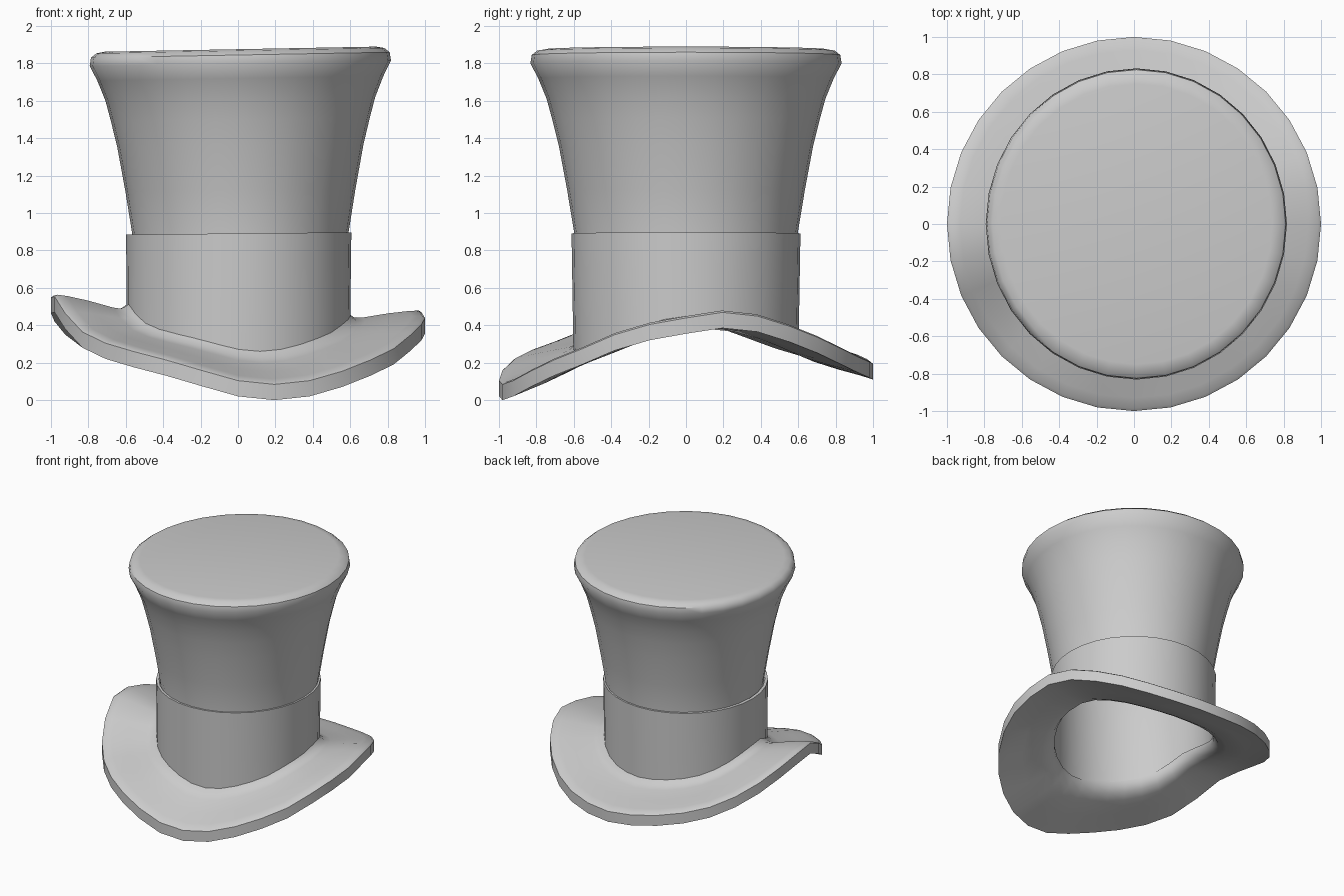
import bpy, bmesh
from math import sin, cos, pi

if "Cube" in bpy.data.objects:
    bpy.data.objects.remove(bpy.data.objects["Cube"])

N = 32
# Height of the wavy brim edge, every 11.25 degrees counter-clockwise from +x
EDGE = [.445, .475, .455, .40, .34, .28, .235, .21, .20, .215, .24, .27, .31, .37, .44, .51,
        .555, .56, .47, .37, .31, .265, .22, .165, .11, .09, .11, .16, .22, .28, .355, .41]


def joint(i):
    """Height where the brim meets the crown: a flatter copy of the edge wave."""
    return .213 + .52 * EDGE[i]


def ring(rx, ry, height, ox=0.0, tilt=0.0):
    pts = []
    for i in range(N):
        a = 2 * pi * i / N
        x, y = rx * cos(a) + ox, ry * sin(a)
        z = height(i) if callable(height) else height
        pts.append((x, y, z + tilt * x))
    return pts


def loft(name, rings, cap=False):
    bm = bmesh.new()
    loops = [[bm.verts.new(p) for p in r] for r in rings]
    if cap:
        bm.faces.new(loops[0])
    for upper, lower in zip(loops, loops[1:]):
        for i in range(N):
            j = (i + 1) % N
            bm.faces.new((upper[i], lower[i], lower[j], upper[j]))
    me = bpy.data.meshes.new(name)
    bm.to_mesh(me)
    bm.free()
    ob = bpy.data.objects.new(name, me)
    bpy.context.collection.objects.link(ob)
    bpy.ops.object.select_all(action='DESELECT')
    ob.select_set(True)
    bpy.context.view_layer.objects.active = ob
    bpy.ops.object.shade_smooth_by_angle(angle=0.75)
    return ob


# Flared crown, slightly oval and tilted, open underneath
profile = [(.75, 1.876), (.795, 1.868), (.825, 1.845), (.832, 1.80), (.79, 1.72), (.745, 1.61),
           (.715, 1.50), (.68, 1.36), (.635, 1.12), (.597, .89)]
crown = [ring(r * .968, r, z, .0125, .016 * (z - .7)) for r, z in profile]
crown.append(ring(.58, .592, joint, .008))
loft("crown", crown, cap=True)

# Hat band around the base of the crown
loft("hat_band", [
    ring(.582, .597, .891, .008, .01),
    ring(.602, .612, .891, .004, .01),
    ring(.598, .602, lambda i: joint(i) - .02, .002)])


# Brim: (radius, share of edge height, lift) from crown joint out, then back below
def brim_ring(r, share, lift):
    return ring(r, r, lambda i: joint(i) * (1 - share) + EDGE[i] * share + lift)


loft("brim", [brim_ring(*p) for p in (
    (.588, 0, .015), (.61, .02, -.003), (.635, .08, -.02), (.68, .22, -.022),
    (.82, .60, -.005), (.93, .88, .003), (.985, .99, .004), (1.0, 1, -.006),
    (1.0, 1, -.09), (.93, .88, -.082), (.82, .60, -.085), (.68, .22, -.085),
    (.62, .06, -.065), (.588, 0, -.02), (.586, 0, .015))])
